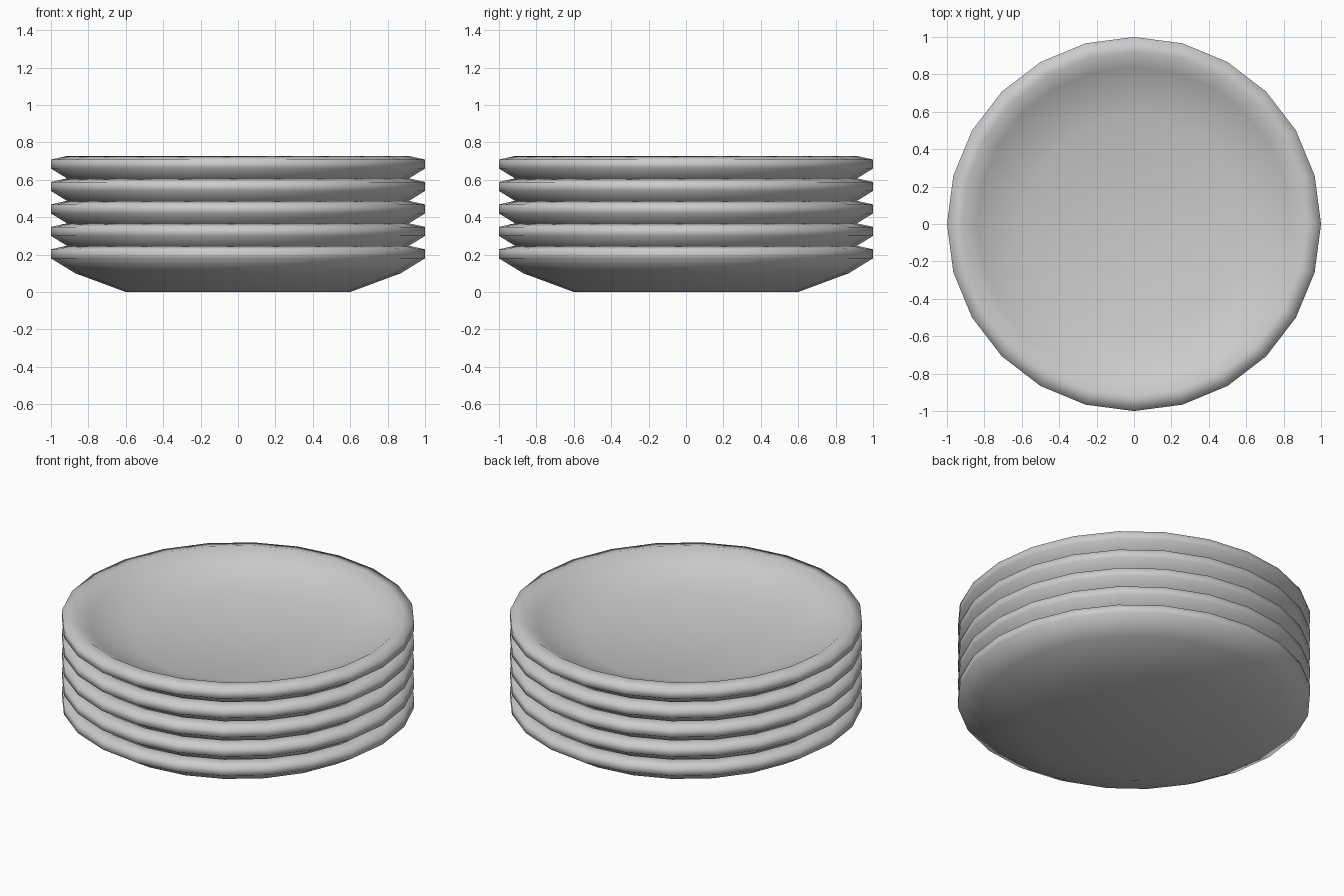
import bpy, bmesh
from math import cos, sin, tau

if "Cube" in bpy.data.objects:
    bpy.data.objects.remove(bpy.data.objects["Cube"])

SIDES, COUNT, STEP = 24, 5, 0.12

# Plate cross-section (radius, height): underside, rim, then inner dish
PROFILE = [(0.60, 0.0), (0.87, 0.10), (1.0, 0.18), (1.0, 0.228),
           (0.92, 0.246), (0.84, 0.19), (0.58, 0.10)]


def plate_mesh():
    bm = bmesh.new()
    rings = [[bm.verts.new((r * cos(tau * i / SIDES), r * sin(tau * i / SIDES), z))
              for i in range(SIDES)] for r, z in PROFILE]
    for a, b in zip(rings, rings[1:]):
        for i in range(SIDES):
            j = (i + 1) % SIDES
            bm.faces.new((a[i], a[j], b[j], b[i]))
    # Foot and dish floor, fanned from centre points
    for ring, z in ((rings[0], PROFILE[0][1]), (rings[-1], PROFILE[-1][1])):
        centre = bm.verts.new((0, 0, z))
        for i in range(SIDES):
            bm.faces.new((centre, ring[i], ring[(i + 1) % SIDES]))
    bmesh.ops.recalc_face_normals(bm, faces=bm.faces)
    for f in bm.faces:
        f.smooth = True
    mesh = bpy.data.meshes.new("plate")
    bm.to_mesh(mesh)
    bm.free()
    return mesh


# Stack of identical plates
mesh = plate_mesh()
for n in range(COUNT):
    plate = bpy.data.objects.new(f"plate_{n + 1}", mesh)
    plate.location.z = n * STEP
    bpy.context.collection.objects.link(plate)
